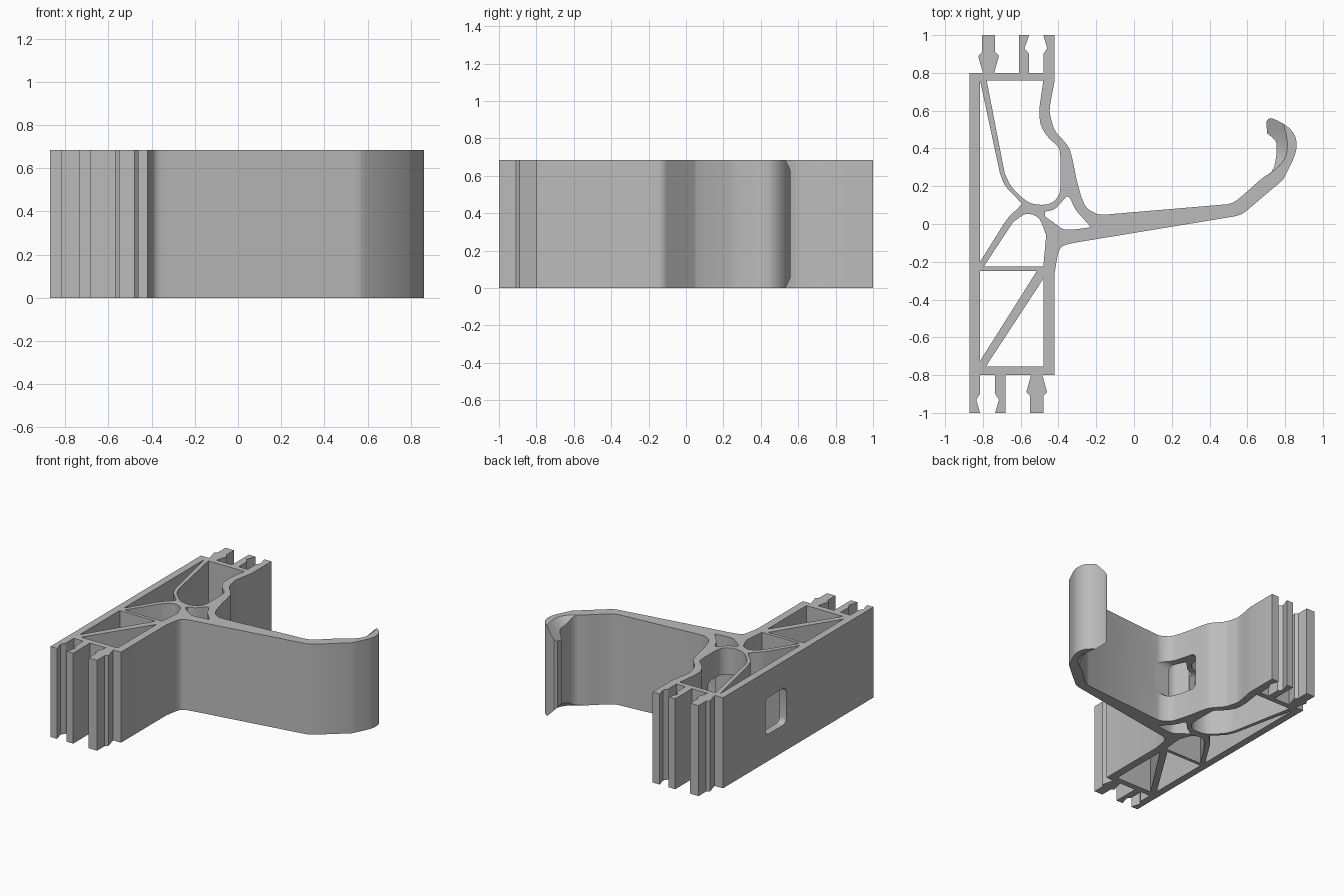
import bpy
import bmesh
from math import radians
from mathutils import Vector

HEIGHT = 0.685

old = bpy.data.objects.get("Cube")
if old:
    bpy.data.objects.remove(old)

plastic = bpy.data.materials.new("grey plastic")
plastic.use_nodes = True
grey = (0.5, 0.5, 0.5, 1)
plastic.diffuse_color = grey
plastic.node_tree.nodes["Principled BSDF"].inputs["Base Color"].default_value = grey


def smooth(points, steps=4):
    """Run an open, rounded path through the points."""
    pts = [Vector(p) for p in points]
    pts = [2 * pts[0] - pts[1]] + pts + [2 * pts[-1] - pts[-2]]
    path = []
    for a, b, c, d in zip(pts, pts[1:], pts[2:], pts[3:]):
        for i in range(steps):
            t = i / steps
            path.append(b + (c - a) * t / 2
                        + (2 * a - 5 * b + 4 * c - d) * t * t / 2
                        + (3 * b - a - 3 * c + d) * t ** 3 / 2)
    return path + [pts[-2]]


def barb(x, side):
    """Snap-in tongue with a flared shoulder; side is +1 at the back end."""
    shape = [(-.03, .80), (-.055, .89), (-.035, .91), (-.035, 1),
             (.035, 1), (.035, .91), (.055, .89), (.03, .80)]
    return [(x + u * side, v * side) for u, v in shape]


def socket_edge(x, lean, side):
    """Notched inner edge of a socket lip, from its root to its tip."""
    return [(x, .80 * side), (x, .90 * side), (x + lean, .93 * side), (x, side)]


def extruded_profile(name, outlines):
    """Filled flat outlines (outer first, then openings) raised to full height."""
    curve = bpy.data.curves.new(name, "CURVE")
    curve.dimensions = "2D"
    curve.fill_mode = "BOTH"
    curve.extrude = HEIGHT / 2
    for outline in outlines:
        spline = curve.splines.new("POLY")
        spline.points.add(len(outline) - 1)
        for point, (x, y) in zip(spline.points, outline):
            point.co = (x, y, 0, 1)
        spline.use_cyclic_u = True
    temp = bpy.data.objects.new(name + " curve", curve)
    bpy.context.collection.objects.link(temp)
    bpy.context.view_layer.update()
    graph = bpy.context.evaluated_depsgraph_get()
    mesh = bpy.data.meshes.new_from_object(temp.evaluated_get(graph))
    bpy.data.objects.remove(temp)
    bm = bmesh.new()
    bm.from_mesh(mesh)
    bmesh.ops.remove_doubles(bm, verts=bm.verts, dist=0.0005)
    bmesh.ops.translate(bm, verts=bm.verts, vec=(0, 0, HEIGHT / 2))
    bmesh.ops.recalc_face_normals(bm, faces=bm.faces)
    bm.to_mesh(mesh)
    bm.free()
    mesh.materials.clear()
    mesh.materials.append(plastic)
    obj = bpy.data.objects.new(name, mesh)
    bpy.context.collection.objects.link(obj)
    return obj


def cutter(name, bm):
    """Turn the bmesh into a hidden cutting shape."""
    bmesh.ops.recalc_face_normals(bm, faces=bm.faces)
    mesh = bpy.data.meshes.new(name)
    bm.to_mesh(mesh)
    bm.free()
    mesh.materials.append(plastic)
    obj = bpy.data.objects.new(name, mesh)
    bpy.context.collection.objects.link(obj)
    obj.hide_render = True
    obj.hide_viewport = True
    return obj


# Back end: tongue, socket lips
back_end = [(-.87, .80)] + barb(-.77, 1) + [(-.61, .80), (-.61, 1)]
back_end += reversed(socket_edge(-.555, -.025, 1))
back_end += socket_edge(-.48, .02, 1) + [(-.42, 1)]

# Wavy wall running down to the arm root
wavy_wall = smooth([(-.42, .76), (-.445, .62), (-.44, .56), (-.415, .49), (-.355, .42),
                    (-.33, .36), (-.30, .22), (-.26, .10), (-.20, .055), (-.15, .05)])

# Arm and curled hook, inner side then outer side
hook_inner = smooth([(.50, .105), (.55, .13), (.67, .235), (.73, .28), (.75, .34),
                     (.755, .42), (.74, .45), (.705, .48)])
hook_tip = smooth([(.70, .54), (.725, .56), (.80, .525), (.845, .48), (.86, .43),
                   (.85, .36), (.79, .235)])
arm_under = smooth([(.59, .065), (.565, .05), (.53, .04)])
arm_root = smooth([(-.29, -.095), (-.36, -.11), (-.39, -.13), (-.405, -.17), (-.42, -.26)])

# Front end: matching socket lips and tongue
front_end = [(-.42, -.80)] + barb(-.515, -1) + [(-.68, -.80), (-.68, -1)]
front_end += reversed(socket_edge(-.735, .02, -1))
front_end += socket_edge(-.815, -.02, -1) + [(-.87, -1)]

outer = (back_end + wavy_wall + hook_inner + hook_tip + arm_under
         + arm_root + front_end)

# Openings between the webs
back_cell = [(-.78, .76), (-.48, .76)] + smooth(
    [(-.50, .62), (-.495, .53), (-.455, .46), (-.40, .405), (-.39, .35), (-.39, .19),
     (-.41, .135), (-.455, .105), (-.525, .105), (-.58, .13), (-.65, .20), (-.685, .27)])
side_cell = [(-.815, .76)] + smooth(
    [(-.71, .27), (-.68, .20), (-.61, .125), (-.60, .10), (-.66, .04), (-.69, 0)]) + [(-.815, -.20)]
middle_cell = smooth([(-.64, .01), (-.59, .045), (-.55, .053), (-.50, .025), (-.465, -.06)]) + [
    (-.48, -.225), (-.795, -.225)]
root_cell = smooth([(-.47, .065), (-.42, .08), (-.38, .12), (-.355, .145), (-.335, .13),
                    (-.305, .07), (-.235, -.01), (-.25, -.02), (-.36, -.03), (-.415, 0),
                    (-.47, .04)])
upper_triangle = [(-.815, -.25), (-.515, -.25), (-.815, -.725)]
lower_triangle = [(-.48, -.29), (-.48, -.755), (-.785, -.755)]

bracket = extruded_profile("bracket", [outer, back_cell, side_cell, middle_cell,
                                       root_cell, upper_triangle, lower_triangle])

# Rounded window straight through the walls
bm = bmesh.new()
bmesh.ops.create_cube(bm, size=1)
for v in bm.verts:
    v.co = (v.co.x * .8 - .55, v.co.y * .25 + .168, v.co.z * .28 + HEIGHT / 2)
long_edges = [e for e in bm.edges if abs(e.verts[0].co.x - e.verts[1].co.x) > .5]
bmesh.ops.bevel(bm, geom=long_edges, offset=.04, segments=4, profile=.5, affect="EDGES")
cutters = [cutter("window cutter", bm)]

# Sloped scoops that thin the hook lip toward its top and bottom edges
scoop_line = smooth([(.66, .22), (.75, .28), (.80, .33), (.82, .38), (.82, .45), (.80, .54), (.79, .60)])
scoop = scoop_line + [Vector((.55, .60)), Vector((.55, .32))]
for name, z_edge, z_deep in (("top scoop cutter", HEIGHT + .01, HEIGHT - .115),
                             ("bottom scoop cutter", -.01, .115)):
    bm = bmesh.new()
    rings = []
    for z, shift in ((z_edge, 0), (z_deep, -.13)):
        rings.append([bm.verts.new((p.x + shift, p.y - shift / 4, z)) for p in scoop])
        bm.faces.new(rings[-1])
    for i in range(len(scoop)):
        bm.faces.new((rings[0][i - 1], rings[0][i], rings[1][i], rings[1][i - 1]))
    cutters.append(cutter(name, bm))

for shape in cutters:
    cut = bracket.modifiers.new(shape.name, "BOOLEAN")
    cut.object = shape
    cut.operation = "DIFFERENCE"
    cut.solver = "EXACT"

# Apply the cuts, then shade the curves smooth
bpy.context.view_layer.update()
graph = bpy.context.evaluated_depsgraph_get()
bracket_mesh = bpy.data.meshes.new_from_object(bracket.evaluated_get(graph))
bracket.modifiers.clear()
bracket.data = bracket_mesh
for shape in cutters:
    bpy.data.objects.remove(shape)
bpy.ops.object.select_all(action="DESELECT")
bracket.select_set(True)
bpy.context.view_layer.objects.active = bracket
bpy.ops.object.shade_smooth_by_angle(angle=radians(30))
